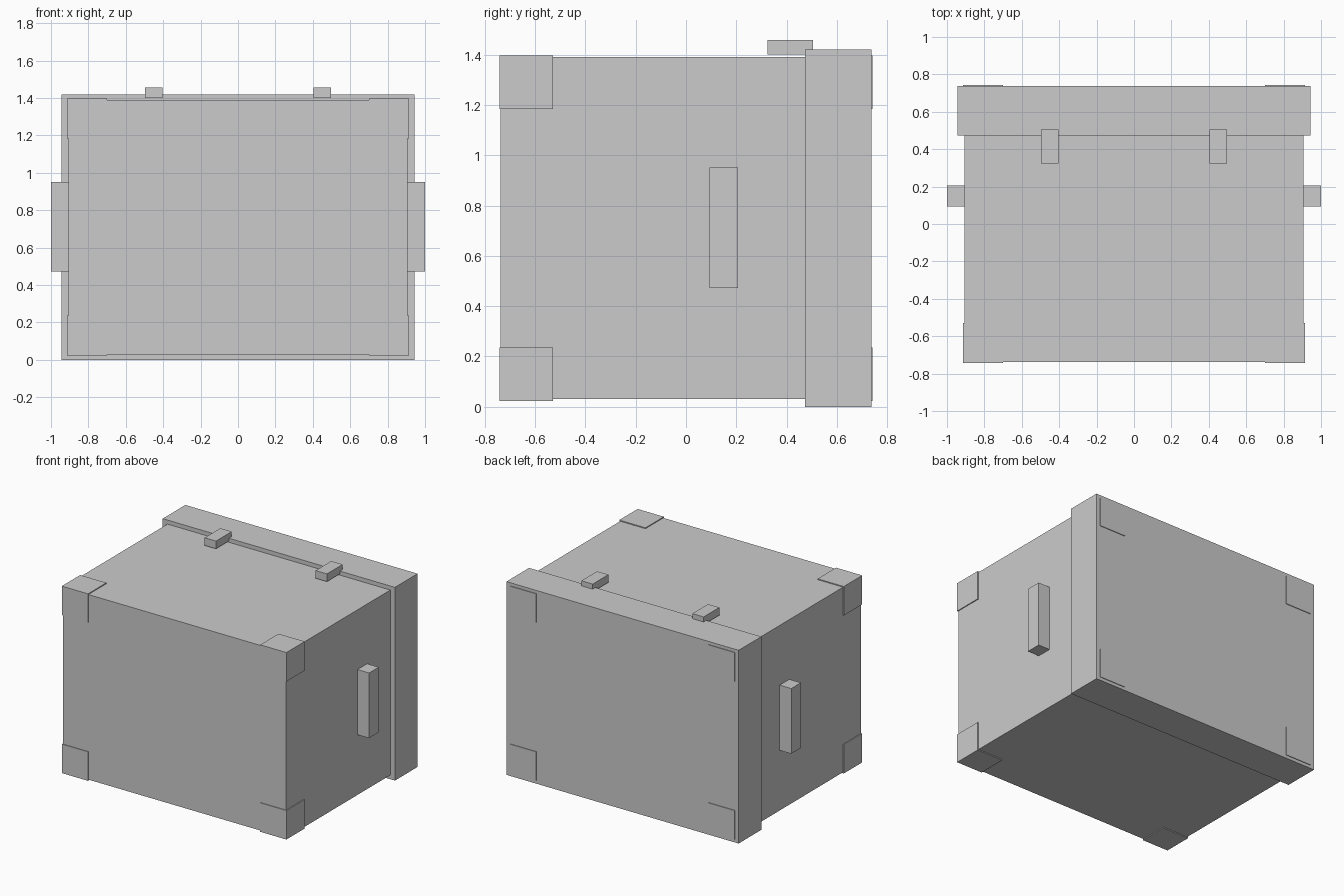
import bpy

if "Cube" in bpy.data.objects:
    bpy.data.objects.remove(bpy.data.objects["Cube"])

MID_Z = 0.71  # height of the chest's centre line


def box(name, x, y, z):
    """Axis-aligned box from (min, max) pairs."""
    bpy.ops.mesh.primitive_cube_add(
        size=1, location=[(a + b) / 2 for a, b in (x, y, z)])
    ob = bpy.context.object
    ob.name = name
    ob.scale = [b - a for a, b in (x, y, z)]
    bpy.ops.object.transform_apply(location=False, rotation=False, scale=True)
    return ob


def span(side, inner, outer):
    """Range on the positive or negative side of an axis."""
    return tuple(sorted((side * inner, side * outer)))


# Chest body, lying on its back edge, with the overhanging lid at +y
box("body", (-0.906, 0.906), (-0.737, 0.735), (MID_Z - 0.68, MID_Z + 0.68))
box("lid", (-0.944, 0.944), (0.474, 0.737), (0, 2 * MID_Z))

for sx in (-1, 1):
    # Side handles and top latches
    box("handle", span(sx, 0.9, 1.0), (0.094, 0.206), (0.472, 0.951))
    box("latch", span(sx, 0.405, 0.497), (0.323, 0.505), (1.4, 1.457))
    # Corner guards, slightly proud of the body
    for sy in (-1, 1):
        for sz in (-1, 1):
            z = span(sz, 0.474, 0.687)
            box("corner_guard", span(sx, 0.7, 0.913), span(sy, 0.529, 0.742),
                (MID_Z + z[0], MID_Z + z[1]))
